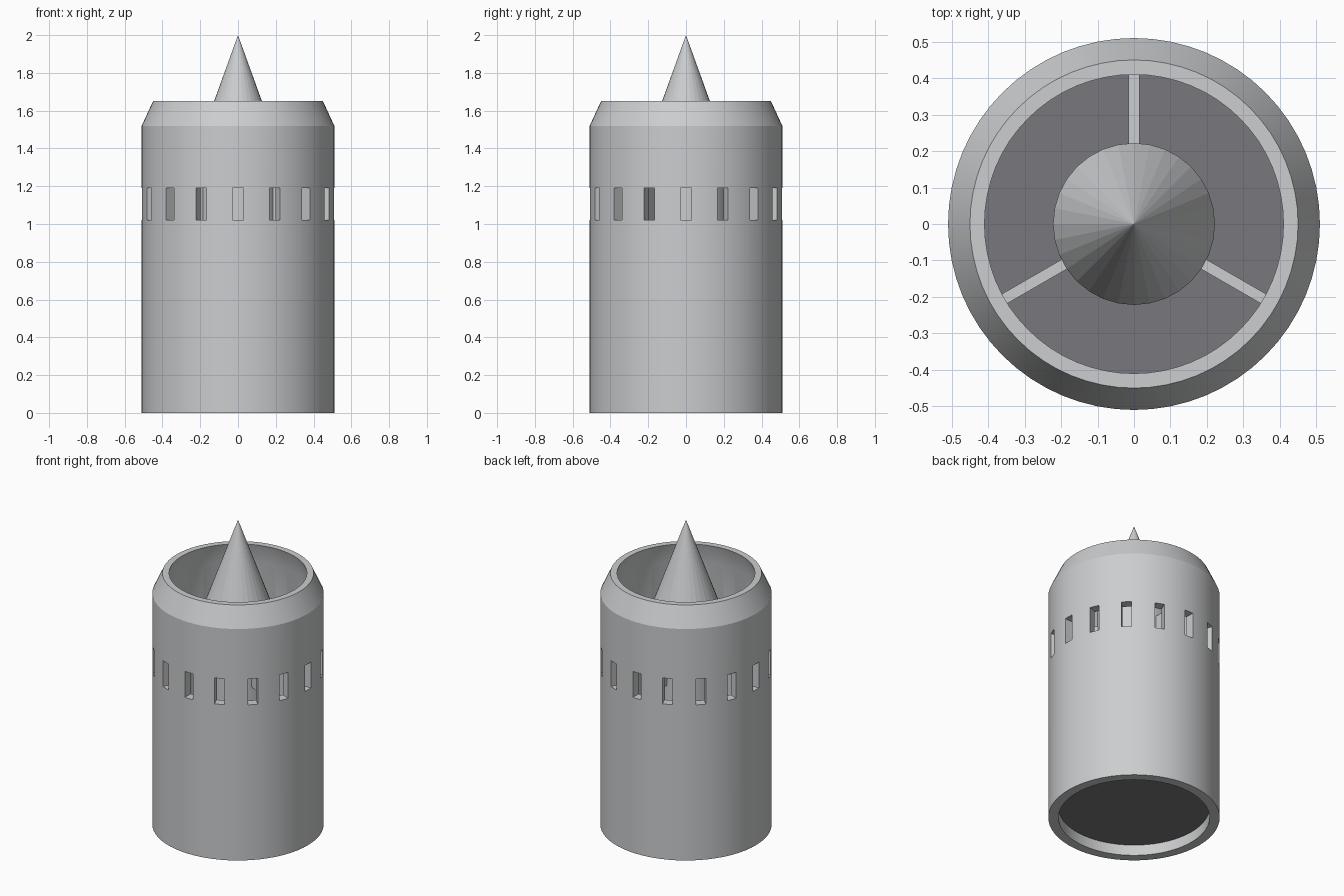
import bpy
import bmesh
import math
from mathutils import Matrix, Vector

if "Cube" in bpy.data.objects:
    bpy.data.objects.remove(bpy.data.objects["Cube"])


def material(name, colour):
    mat = bpy.data.materials.new(name)
    mat.use_nodes = True
    mat.diffuse_color = (*colour, 1)
    mat.node_tree.nodes["Principled BSDF"].inputs["Base Color"].default_value = (*colour, 1)
    return mat


LIGHT = material("light grey metal", (0.6, 0.61, 0.62))
DARK = material("dark grey metal", (0.19, 0.185, 0.2))


def make_object(name, bm, mat):
    bmesh.ops.recalc_face_normals(bm, faces=bm.faces)
    mesh = bpy.data.meshes.new(name)
    bm.to_mesh(mesh)
    bm.free()
    mesh.materials.append(mat)
    obj = bpy.data.objects.new(name, mesh)
    bpy.context.collection.objects.link(obj)
    return obj


def smooth(obj, degrees):
    obj.data.shade_smooth()
    obj.data.set_sharp_from_angle(angle=math.radians(degrees))


def lathe(name, profile, segments, mat, closed=False):
    """Turn an (r, z) profile around the z axis."""
    bm = bmesh.new()
    verts = [bm.verts.new((r, 0, z)) for r, z in profile]
    pairs = list(zip(verts, verts[1:]))
    if closed:
        pairs.append((verts[-1], verts[0]))
    edges = [bm.edges.new(pair) for pair in pairs]
    bmesh.ops.spin(bm, geom=verts + edges, axis=(0, 0, 1), cent=(0, 0, 0),
                   angle=math.tau, steps=segments)
    bmesh.ops.remove_doubles(bm, verts=bm.verts, dist=0.0001)
    return make_object(name, bm, mat)


def radial_boxes(name, angles, r_in, r_out, width, z_low, z_high, mat):
    """Boxes pointing outward from the z axis at the given angles."""
    bm = bmesh.new()
    centre = Vector(((r_in + r_out) / 2, 0, (z_low + z_high) / 2))
    size = (r_out - r_in, width, z_high - z_low)
    for angle in angles:
        place = (Matrix.Rotation(math.radians(angle), 4, "Z")
                 @ Matrix.Translation(centre) @ Matrix.Diagonal((*size, 1)))
        bmesh.ops.create_cube(bm, size=1, matrix=place)
    return make_object(name, bm, mat)


# Hollow outer casing with a tapered lip
casing = lathe("outer_casing", [(0.51, 0), (0.51, 1.52), (0.45, 1.65), (0.41, 1.65),
                                (0.45, 1.52), (0.45, 0)], 64, LIGHT, closed=True)

# Ring of slots cut through the casing
cutter = radial_boxes("slot_cutter", [i * 22.5 for i in range(16)],
                      0.4, 0.6, 0.06, 1.02, 1.19, LIGHT)
cutter.hide_render = True
cut = casing.modifiers.new("slots", "BOOLEAN")
cut.operation = "DIFFERENCE"
cut.solver = "EXACT"
cut.object = cutter
bpy.context.view_layer.objects.active = casing
bpy.ops.object.modifier_apply(modifier=cut.name)
bpy.data.objects.remove(cutter)
smooth(casing, 20)

# Central core and pointed nose
core = lathe("central_core", [(0, 0.09), (0.222, 0.09), (0.222, 1.387)], 32, LIGHT)
smooth(core, 30)
lathe("nose_cone", [(0, 1.387), (0.222, 1.387), (0, 2)], 32, LIGHT)

# Three struts holding the core
radial_boxes("struts", (90, 210, 330), 0.2, 0.455, 0.03, 1.0, 1.28, LIGHT)

# Dark disc closing the lower end
disc = lathe("base_disc", [(0, 0.07), (0.452, 0.07), (0.452, 0.1), (0, 0.1)], 64, DARK)
smooth(disc, 30)
